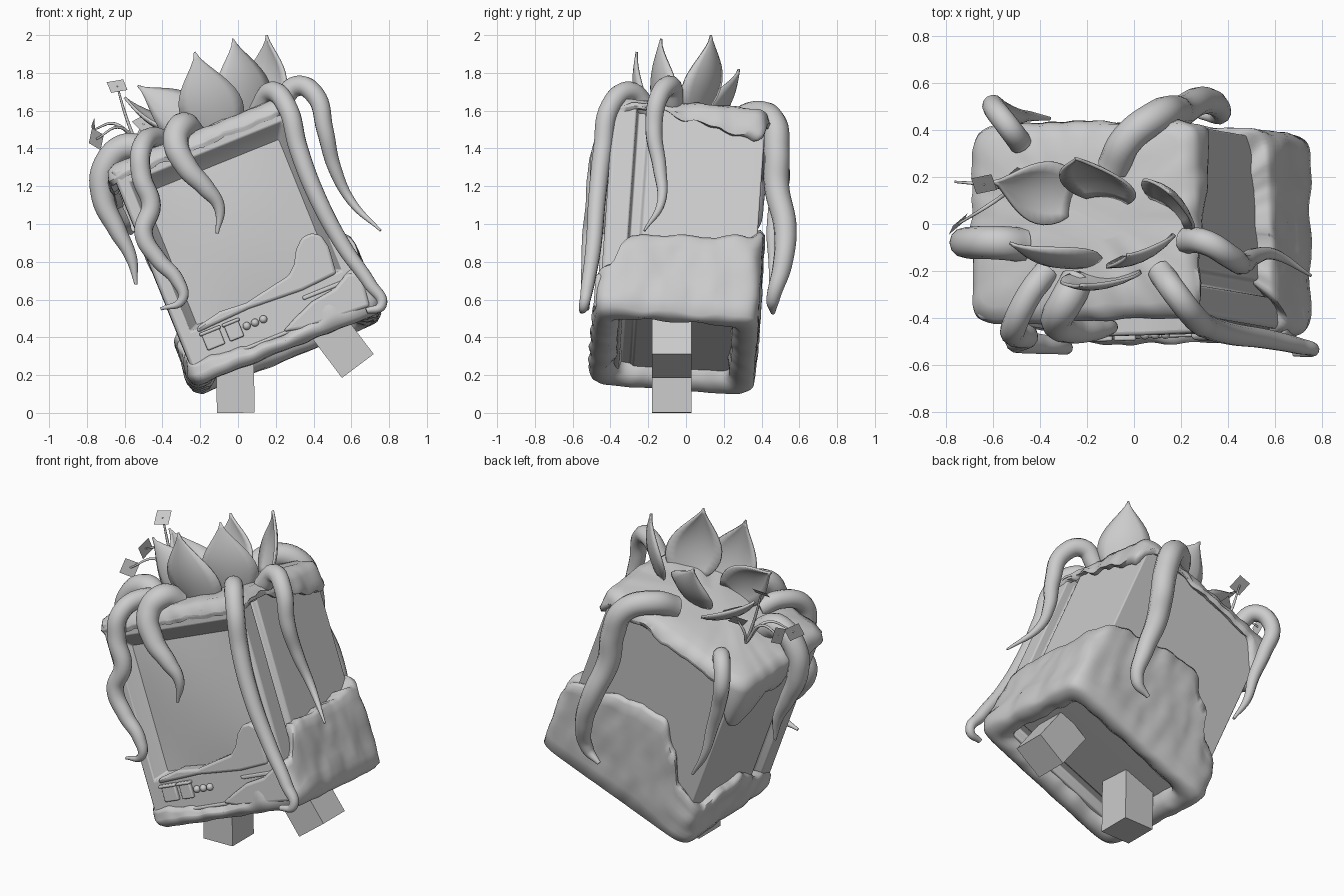
import bpy, bmesh
from math import sin, cos, pi, radians
from mathutils import Vector, Matrix, noise

if "Cube" in bpy.data.objects:
    bpy.data.objects.remove(bpy.data.objects["Cube"])

# Tilt shared by the whole case
TILT = Matrix.Translation((0.012, 0.0, 0.90)) @ Matrix.Rotation(radians(-4), 4, 'X') @ Matrix.Rotation(radians(-22), 4, 'Y')


def finish(name, bm, matrix=TILT, angle=35, bevel=0, solid=0):
    bmesh.ops.recalc_face_normals(bm, faces=bm.faces)
    me = bpy.data.meshes.new(name)
    bm.to_mesh(me)
    bm.free()
    ob = bpy.data.objects.new(name, me)
    bpy.context.collection.objects.link(ob)
    ob.matrix_world = matrix
    if solid:
        m = ob.modifiers.new("thickness", 'SOLIDIFY')
        m.thickness, m.offset = solid, 0
    if bevel:
        m = ob.modifiers.new("bevel", 'BEVEL')
        m.width, m.segments = bevel, 3
        m.limit_method = 'ANGLE'
    if angle:
        bpy.ops.object.select_all(action='DESELECT')
        ob.select_set(True)
        bpy.context.view_layer.objects.active = ob
        bpy.ops.object.shade_smooth_by_angle(angle=radians(angle))
    return ob


def loft(name, loops, cap=(True, True), **kw):
    bm = bmesh.new()
    rings = [[bm.verts.new(p) for p in lp] for lp in loops]
    n = len(rings[0])
    for a, b in zip(rings, rings[1:]):
        for i in range(n):
            j = (i + 1) % n
            bm.faces.new((a[i], a[j], b[j], b[i]))
    if cap[0]:
        bm.faces.new(rings[0])
    if cap[1]:
        bm.faces.new(rings[-1])
    return finish(name, bm, **kw)


def rect(u, v0, v1, y):
    return [(-u, y, v0), (u, y, v0), (u, y, v1), (-u, y, v1)]


def box(name, c, s, ry=0, matrix=TILT, bevel=0.008):
    bm = bmesh.new()
    bmesh.ops.create_cube(bm, size=1, matrix=Matrix.Translation(c) @ Matrix.Rotation(radians(ry), 4, 'Y')
                          @ Matrix.Diagonal((*s, 1)))
    return finish(name, bm, matrix, 35, bevel)


# Case with side groove, front frame and sunken screen
loft("case", [rect(.46, -.56, .55, .375), rect(.48, -.565, .57, -.2), rect(.48, -.565, .57, -.235),
              rect(.45, -.55, .54, -.25), rect(.45, -.55, .54, -.30), rect(.50, -.60, .585, -.31),
              rect(.50, -.60, .585, -.42), rect(.485, -.59, .57, -.435), rect(.435, -.365, .49, -.435),
              rect(.425, -.36, .475, -.415), rect(.385, -.34, .41, -.35)], cap=(True, False), bevel=.008)

# Slightly domed screen
bm = bmesh.new()
bmesh.ops.create_grid(bm, x_segments=12, y_segments=12, size=1)
for v in bm.verts:
    x, z = v.co.x, v.co.y
    v.co = (x * .39, -.345 - .025 * (1 - x * x) * (1 - z * z), .035 + z * .385)
finish("screen", bm, angle=60)

# Controls below the screen
for i, u in enumerate((-.335, -.217)):
    w = .1 - i * .02
    box(f"button_{i}", (u, -.44, -.45), (w, .03, .09))
    box(f"button_lip_{i}", (u, -.445, -.402), (w + .02, .045, .018))
for i, u in enumerate((-.145, -.098, -.05)):
    bm = bmesh.new()
    bmesh.ops.create_uvsphere(bm, u_segments=16, v_segments=10, radius=.021)
    bmesh.ops.translate(bm, verts=bm.verts, vec=(u, -.44, -.45))
    finish(f"knob_{i}", bm, angle=60)
box("slot_bar", (.31, -.437, -.425), (.25, .015, .022))
box("lower_ridge", (0, -.437, -.56), (.92, .02, .02))

# Two block feet under the case
I = Matrix.Identity(4)
box("foot_left", (-.015, -.075, .2), (.2, .21, .4), -1, I, 0)
box("foot_right", (.55, -.075, .36), (.21, .21, .28), -37, I, 0)


def keyed(keys, a):
    for (a0, h0), (a1, h1) in zip(keys, keys[1:]):
        if a0 <= a <= a1:
            t = (a - a0) / (a1 - a0)
            return h0 + (h1 - h0) * t * t * (3 - 2 * t)


def moss_ring(name, keys, profile, close, ragged, du, n=220):
    rows = []
    for i in range(n):
        a = 360 * i / n
        th = radians(a)
        # rounded-rectangle outline sampled by direction
        hu, hy, p = .49, .39, 12
        c, s = cos(th) * hu, sin(th) * hy
        k = (abs(c / hu) ** p + abs(s / hy) ** p) ** (-1 / p)
        h = keyed(keys, a) + ragged * (noise.noise((c * k * 8, s * k * 8, 3)) + .3 * noise.noise((c * k * 20, s * k * 20, 7)))
        row = []
        for off, v in profile(h):
            q = Vector((c * k * (1 + off / hu) + du, s * k * (1 + off / hy) - .025, v))
            q += Vector((cos(th), sin(th), .6)) * .016 * noise.noise(q * 10)
            row.append(q)
        rows.append(row)
    return loft(name, [list(r) for r in zip(*rows)], cap=(False, close), angle=70)


# Moss skirt wrapping the lower case, open underneath
def skirt(h):
    pts = [(-.09, -.55), (-.085, -.61), (-.04, -.645), (.015, -.645), (.045, -.62)]
    pts += [(.055 - .012 * k / 8, -.6 + (h + .59) * k / 8) for k in range(1, 9)]
    return pts + [(.025, h + .012), (-.06, h)]


moss_ring("moss_skirt", [(0, -.19), (38, -.16), (60, -.05), (88, .05), (105, .05), (117, -.1), (126, -.3), (142, -.38),
                         (180, -.33), (218, -.48), (228, -.54), (270, -.575), (283, -.56), (300, -.45),
                         (318, -.37), (328, -.2), (360, -.19)], skirt, False, .03, .015)


# Moss blanket over the top with drips down the sides
def blanket(h):
    return [(.0, h), (.028, h - .006), (.037, h + .02), (.036, (h + .55) / 2), (.033, .55), (.02, .59), (-.03, .612),
            (-.12, .62), (-.22, .625), (-.3, .63)]


moss_ring("moss_blanket", [(0, .5), (20, .47), (34, .44), (42, .43), (50, .53), (90, .54), (122, .52), (136, .3),
                           (148, .32), (160, .44), (180, .42), (195, .48), (220, .52), (270, .525), (318, .53),
                           (335, .555), (360, .5)], blanket, True, .028, -.01)


# Moss slabs lying on the front
def slab(name, outline, y0, y1):
    bm = bmesh.new()
    f = bm.faces.new([bm.verts.new((u, y0, v)) for u, v in outline])
    r = bmesh.ops.extrude_face_region(bm, geom=[f])
    bmesh.ops.translate(bm, vec=(0, y1 - y0, 0), verts=[g for g in r['geom'] if isinstance(g, bmesh.types.BMVert)])
    finish(name, bm, bevel=.018)


slab("moss_screen", [(-.4, -.385), (-.1, -.37), (.2, -.385), (.4, -.37), (.415, -.22), (.4, -.15), (.355, -.12), (.3, -.125),
                     (.25, -.17), (.21, -.24), (.16, -.285), (.05, -.305), (-.1, -.335), (-.25, -.325), (-.39, -.355)],
     -.34, -.45)
slab("moss_corner", [(.02, -.55), (.12, -.58), (.5, -.6), (.52, -.42), (.45, -.39), (.36, -.44), (.22, -.46), (.1, -.51)],
     -.42, -.465)


def tube(name, pts, radii, res=4, power=2.4):
    cu = bpy.data.curves.new(name, 'CURVE')
    cu.dimensions = '3D'
    cu.bevel_depth, cu.bevel_resolution = 1, res
    cu.resolution_u, cu.use_fill_caps = 8, True
    sp = cu.splines.new('BEZIER')
    sp.bezier_points.add(len(pts) - 1)
    for i, (b, p) in enumerate(zip(sp.bezier_points, pts)):
        b.co = p
        b.handle_left_type = b.handle_right_type = 'AUTO'
        t = i / (len(pts) - 1)
        b.radius = radii[0] + (radii[1] - radii[0]) * t ** power
    ob = bpy.data.objects.new(name, cu)
    bpy.context.collection.objects.link(ob)
    bpy.ops.object.select_all(action='DESELECT')
    ob.select_set(True)
    bpy.context.view_layer.objects.active = ob
    bpy.ops.object.convert(target='MESH')
    bpy.ops.object.shade_smooth_by_angle(angle=radians(60))


# Hanging tentacles
tube("tentacle_left", [(-.47, -.09, 1.36), (-.58, -.08, 1.41), (-.70, -.08, 1.31), (-.715, -.08, 1.14), (-.64, -.09, .97),
                       (-.565, -.1, .82), (-.54, -.11, .68)], (.073, .008))
tube("tentacle_front_wavy", [(-.37, -.2, 1.42), (-.44, -.29, 1.46), (-.51, -.43, 1.4), (-.51, -.47, 1.25), (-.46, -.48, 1.1),
                             (-.5, -.5, .95), (-.42, -.51, .81), (-.32, -.52, .7), (-.295, -.53, .6), (-.41, -.52, .55)],
     (.054, .008), power=4)
tube("tentacle_front", [(-.24, -.24, 1.47), (-.29, -.33, 1.52), (-.33, -.41, 1.44), (-.27, -.45, 1.3), (-.17, -.45, 1.19),
                        (-.1, -.44, 1.09), (-.11, -.44, .95)], (.073, .008))
tube("tentacle_right_long", [(.11, -.2, 1.6), (.18, -.3, 1.7), (.26, -.4, 1.62), (.32, -.44, 1.4), (.42, -.47, 1.14),
                             (.56, -.49, .88), (.70, -.52, .68), (.76, -.54, .57), (.68, -.55, .54)], (.055, .016))
tube("tentacle_right", [(.22, -.07, 1.63), (.31, -.08, 1.73), (.41, -.14, 1.68), (.46, -.17, 1.5), (.51, -.14, 1.3),
                        (.6, -.13, 1.12), (.755, -.22, .965)], (.055, .006))
tube("tentacle_back", [(-.09, .24, 1.52), (-.03, .36, 1.58), (.1, .46, 1.54), (.17, .48, 1.38), (.2, .48, 1.2),
                       (.28, .525, .98), (.35, .51, .78), (.36, .46, .6), (.28, .46, .53)], (.07, .012), power=4)
tube("tentacle_back_left", [(-.48, .34, 1.33), (-.54, .42, 1.4), (-.6, .5, 1.3), (-.56, .48, 1.12), (-.5, .46, .95),
                            (-.45, .46, .78), (-.36, .45, .63)], (.05, .008))


# Cupped succulent leaves
def leaf(name, base, tip, side):
    b, d, w = Vector(base), Vector(tip) - Vector(base), Vector(side)
    n = d.cross(w).normalized()
    if n.dot(b - Vector((-.08, 0, 1.5))) < 0:
        n = -n
    bm = bmesh.new()
    grid = []
    for i in range(13):
        t = i / 12
        k = sin(pi * (.2 + .8 * t ** .85)) ** (1 + .4 * t)
        if i == 12:
            k = .01
        grid.append([bm.verts.new(b + d * t + w * k * s + n * (.035 * sin(pi * t) - .04 * k * s * s))
                     for s in (-1, -.66, -.33, 0, .33, .66, 1)])
    for r0, r1 in zip(grid, grid[1:]):
        for j in range(6):
            bm.faces.new((r0[j], r0[j + 1], r1[j + 1], r1[j]))
    finish(name, bm, I, 60, solid=.014)


leaf("leaf_front", (-.10, -.22, 1.48), (-.23, -.26, 1.91), (.165, .01, .03))
leaf("leaf_middle", (.06, -.12, 1.56), (-.03, -.13, 1.98), (.145, .065, .02))
leaf("leaf_right", (.15, .07, 1.6), (.15, .13, 2.0), (.11, -.1, 0))
leaf("leaf_back", (-.11, .12, 1.52), (-.25, .28, 1.82), (.155, -.02, .05))
leaf("leaf_left_back", (-.27, .11, 1.45), (-.6, .18, 1.67), (.04, .13, .01))
leaf("leaf_left_front", (-.18, -.18, 1.48), (-.53, -.08, 1.73), (.07, .03, .11))

# Thin sprouts carrying small square petals
ROOT = (-.52, .15, 1.38)
for i, (mid, end, rot) in enumerate([((-.59, .16, 1.56), (-.64, .17, 1.73), (40, 15, 0)),
                                     ((-.62, .08, 1.51), (-.75, 0, 1.45), (80, -25, 45)),
                                     ((-.65, .17, 1.53), (-.765, .18, 1.5), (90, 25, 80)),
                                     ((-.53, .18, 1.46), (-.5, .2, 1.53), (50, 30, 20))]):
    tube(f"sprout_stem_{i}", [ROOT, mid, end], (.009, .005), 2)
    bm = bmesh.new()
    R = Matrix.Translation(end) @ Matrix.Rotation(radians(rot[2]), 4, 'Z') @ Matrix.Rotation(radians(rot[0]), 4, 'X') \
        @ Matrix.Rotation(radians(rot[1]), 4, 'Z')
    bmesh.ops.create_grid(bm, x_segments=1, y_segments=1, size=.045, matrix=R)
    finish(f"sprout_petal_{i}", bm, I, 0)
